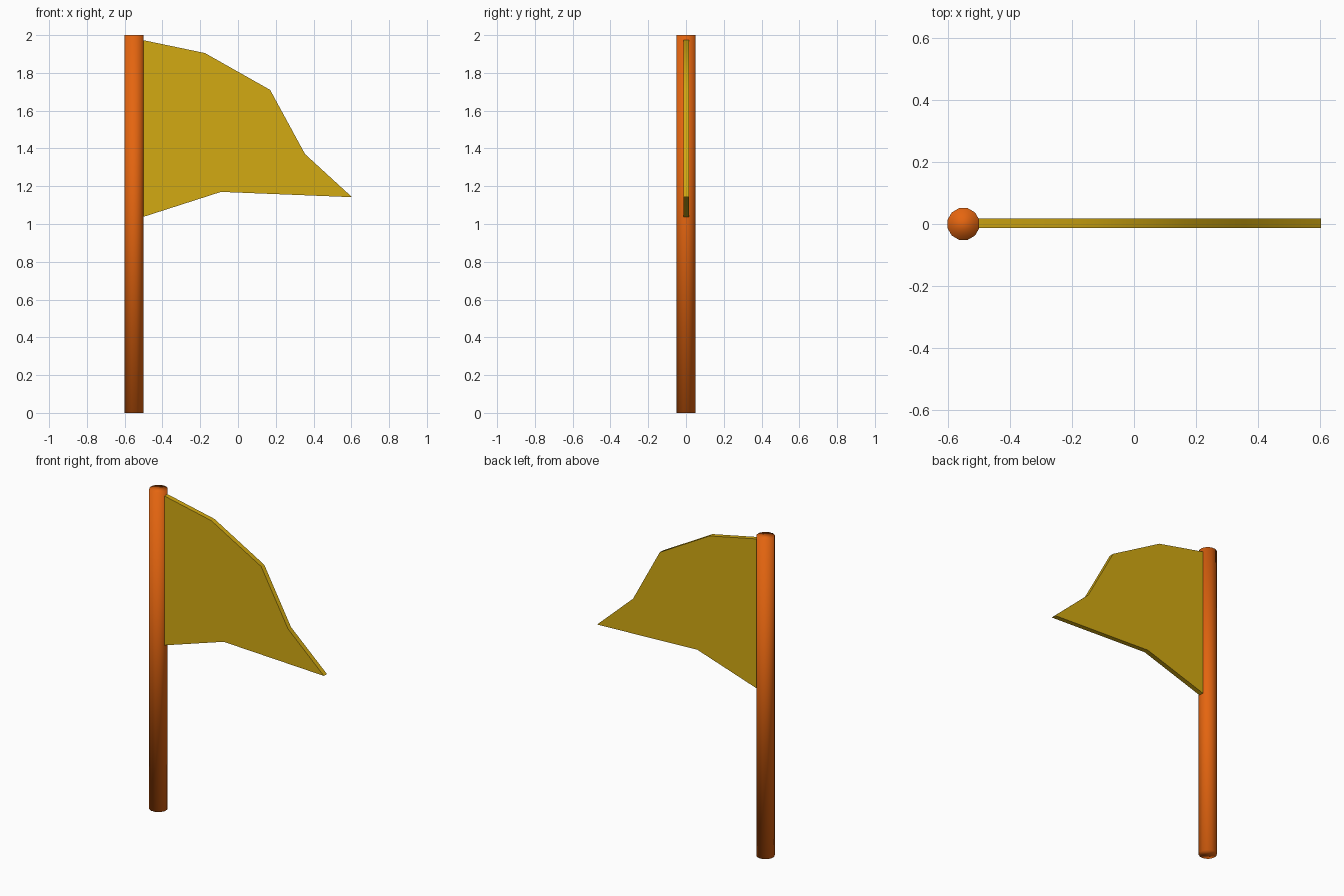
import bpy
import bmesh
import math

if "Cube" in bpy.data.objects:
    bpy.data.objects.remove(bpy.data.objects["Cube"])


def make_material(name, color):
    mat = bpy.data.materials.new(name)
    mat.use_nodes = True
    mat.diffuse_color = color
    mat.node_tree.nodes["Principled BSDF"].inputs["Base Color"].default_value = color
    return mat


def activate(obj):
    bpy.ops.object.select_all(action="DESELECT")
    obj.select_set(True)
    bpy.context.view_layer.objects.active = obj


orange = make_material("pole orange", (0.78, 0.13, 0.005, 1))
yellow = make_material("flag yellow", (0.65, 0.40, 0.006, 1))

# Pole: twelve-sided, softly shaded including its caps
bpy.ops.mesh.primitive_cylinder_add(vertices=12, radius=0.053, depth=2,
                                    location=(-0.551, 0, 1),
                                    rotation=(0, 0, math.radians(15)))
pole = bpy.context.object
pole.name = "pole"
pole.data.materials.append(orange)
bpy.ops.object.shade_smooth()

# Flag: outline extruded into a thin sheet, its hoist edge sunk in the pole
outline = [(-0.51, 1.035), (-0.09, 1.17), (0.604, 1.142), (0.355, 1.37),
           (0.17, 1.71), (-0.175, 1.905), (-0.51, 1.975)]
front_y, thickness = -0.013, 0.03
bm = bmesh.new()
face = bm.faces.new([bm.verts.new((x, front_y, z)) for x, z in outline])
sheet = bmesh.ops.extrude_face_region(bm, geom=[face])
moved = [v for v in sheet["geom"] if isinstance(v, bmesh.types.BMVert)]
bmesh.ops.translate(bm, verts=moved, vec=(0, thickness, 0))
bmesh.ops.recalc_face_normals(bm, faces=bm.faces)
mesh = bpy.data.meshes.new("flag")
bm.to_mesh(mesh)
bm.free()
flag = bpy.data.objects.new("flag", mesh)
bpy.context.collection.objects.link(flag)
mesh.materials.append(yellow)
activate(flag)
bpy.ops.object.shade_smooth_by_angle(angle=math.radians(60))
